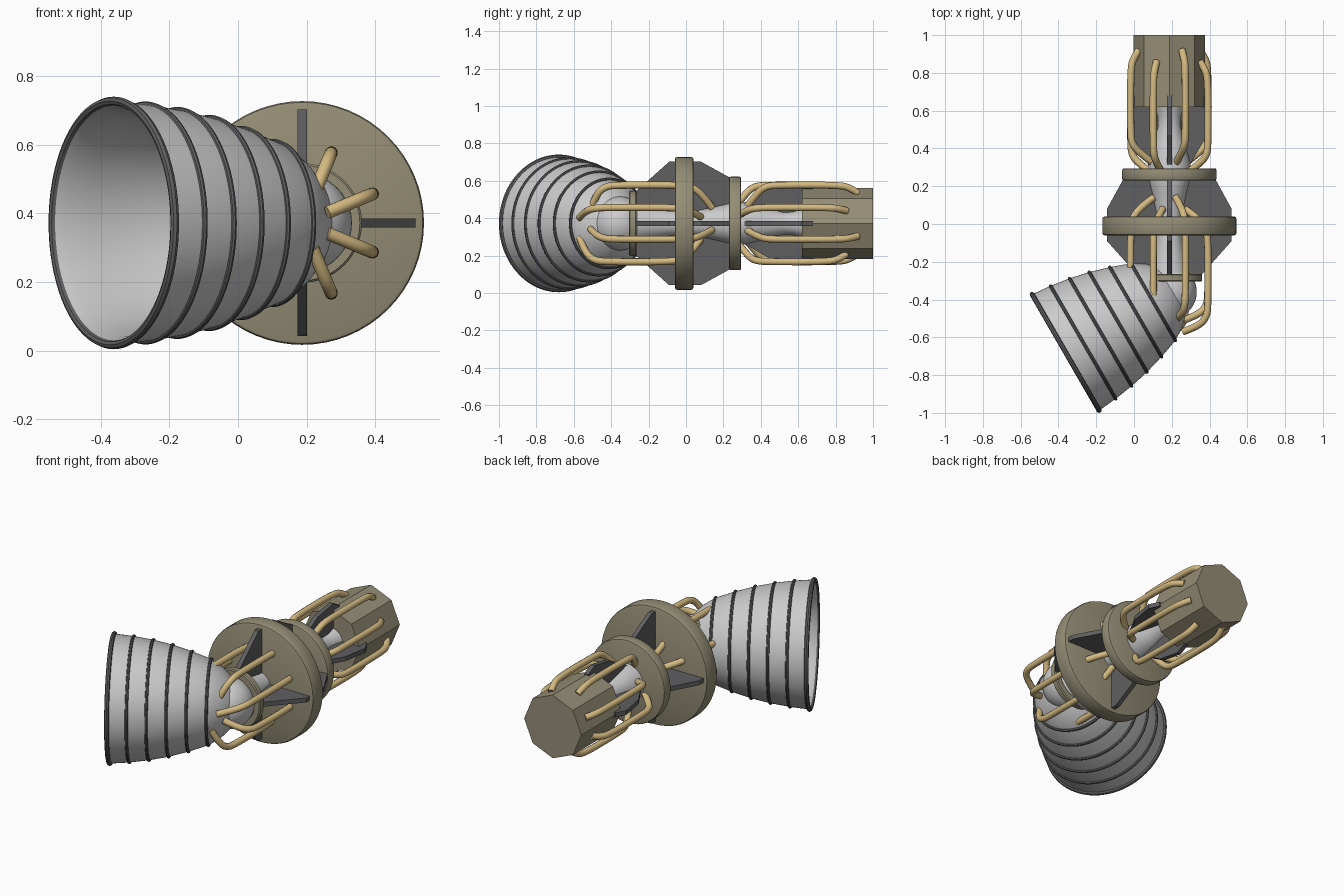
import bpy, bmesh, math
from mathutils import Vector

if "Cube" in bpy.data.objects:
    bpy.data.objects.remove(bpy.data.objects["Cube"])

CX, CZ = 0.187, 0.372          # main axis runs along y through here


def material(name, rgb):
    m = bpy.data.materials.new(name)
    m.diffuse_color = (*rgb, 1)
    m.use_nodes = True
    m.node_tree.nodes["Principled BSDF"].inputs["Base Color"].default_value = m.diffuse_color
    return m


TAN = material("tan metal", (0.30, 0.27, 0.18))
GOLD = material("gold pipe", (0.66, 0.49, 0.22))
LIGHT = material("light grey", (0.60, 0.60, 0.60))
DARK = material("dark grey", (0.115, 0.115, 0.12))


def finish(bm, name, mat, smooth=True):
    bmesh.ops.recalc_face_normals(bm, faces=bm.faces)
    me = bpy.data.meshes.new(name)
    bm.to_mesh(me)
    bm.free()
    me.materials.append(mat)
    ob = bpy.data.objects.new(name, me)
    bpy.context.collection.objects.link(ob)
    bpy.ops.object.select_all(action='DESELECT')
    bpy.context.view_layer.objects.active = ob
    ob.select_set(True)
    if smooth:
        bpy.ops.object.shade_smooth_by_angle(angle=math.radians(35))
    return ob


def lathe(name, mat, profile, origin=(CX, 0, CZ), axis=(0, 1, 0), segs=64,
          closed=False, smooth=True):
    """Revolve (distance along axis, radius) points around an axis."""
    bm = bmesh.new()
    rot = Vector((0, 0, 1)).rotation_difference(Vector(axis))
    rings = []
    for d, r in profile:
        rings.append([bm.verts.new(Vector(origin) + rot @ Vector((
            r * math.cos(2 * math.pi * i / segs),
            r * math.sin(2 * math.pi * i / segs), d))) for i in range(segs)])
    pairs = list(zip(rings, rings[1:]))
    if closed:
        pairs.append((rings[-1], rings[0]))
    for a, b in pairs:
        for i in range(segs):
            j = (i + 1) % segs
            bm.faces.new((a[i], a[j], b[j], b[i]))
    if not closed:
        bm.faces.new(rings[0])
        bm.faces.new(rings[-1])
    return finish(bm, name, mat, smooth)


def disc(name, y0, y1, r, b):
    lathe(name, TAN, [(y0, r - b), (y0 + b * 0.3, r - b * 0.3), (y0 + b, r),
                      (y1 - b, r), (y1 - b * 0.3, r - b * 0.3), (y1, r - b)])


# Octagonal rear housing, mounting discs and gimbal collar
lathe("rear_housing", TAN, [(0.62, 0.19), (1.0, 0.19)], segs=8, smooth=False)
disc("large_disc", -0.06, 0.04, 0.355, 0.012)
disc("small_disc", 0.23, 0.295, 0.25, 0.01)
lathe("gimbal_collar", TAN, [(-0.305, 0.135), (-0.305, 0.168), (-0.299, 0.174),
                             (-0.271, 0.174), (-0.265, 0.168), (-0.265, 0.135)],
      closed=True)

# Waisted central duct and ball joint
lathe("central_duct", LIGHT, [(-0.30, 0.11), (-0.2, 0.09), (-0.08, 0.07), (0.06, 0.07),
                              (0.16, 0.09), (0.25, 0.112), (0.32, 0.112), (0.42, 0.085),
                              (0.52, 0.06), (0.57, 0.062), (0.63, 0.08)])
lathe("ball_joint", LIGHT, [(0.145 * -math.cos(math.pi * k / 20),
                             max(0.145 * math.sin(math.pi * k / 20), 0.001))
                            for k in range(21)], origin=(CX, -0.36, CZ))

# Four radial stiffening fins
FIN = [(-0.27, 0.08), (-0.27, 0.17), (-0.09, 0.33), (0.08, 0.33), (0.235, 0.245),
       (0.285, 0.245), (0.29, 0.10), (0.35, 0.13), (0.47, 0.2), (0.62, 0.225),
       (0.68, 0.195), (0.68, 0.17), (0.60, 0.05), (0.30, 0.03), (0, 0.03)]
for n in range(4):
    a = math.pi / 2 * n
    out = Vector((math.cos(a), 0, math.sin(a)))
    side = Vector((-math.sin(a), 0, math.cos(a))) * 0.0135
    bm = bmesh.new()
    loops = [[bm.verts.new(Vector((CX, y, CZ)) + out * r + side * s) for y, r in FIN]
             for s in (-1, 1)]
    for loop in loops:
        bm.faces.new(loop)
    for i in range(len(FIN)):
        j = (i + 1) % len(FIN)
        bm.faces.new((loops[0][i], loops[0][j], loops[1][j], loops[1][i]))
    finish(bm, f"fin_{n + 1}", DARK, smooth=False)


# Staggered pipes, eight around each end
def pipes(name, path):
    cu = bpy.data.curves.new(name, 'CURVE')
    cu.dimensions = '3D'
    cu.bevel_depth = 0.019
    cu.bevel_resolution = 3
    cu.use_fill_caps = True
    for k in range(8):
        a = math.radians(22.5 + 45 * k)
        shift = -0.06 if k % 2 == 0 else 0
        sp = cu.splines.new('NURBS')
        sp.points.add(len(path) - 1)
        for p, (y, r) in zip(sp.points, path):
            p.co = (CX + r * math.cos(a), y + shift, CZ + r * math.sin(a), 1)
        sp.order_u = 3
        sp.use_endpoint_u = True
        sp.resolution_u = 5
    cu.materials.append(GOLD)
    ob = bpy.data.objects.new(name, cu)
    bpy.context.collection.objects.link(ob)
    bpy.ops.object.select_all(action='DESELECT')
    bpy.context.view_layer.objects.active = ob
    ob.select_set(True)
    bpy.ops.object.convert(target='MESH')
    bpy.ops.object.shade_smooth_by_angle(angle=math.radians(40))


pipes("front_pipes", [(0.14, 0.09), (0.10, 0.15), (0.04, 0.21), (-0.04, 0.222),
                      (-0.36, 0.222), (-0.43, 0.215), (-0.48, 0.17), (-0.51, 0.08)])
pipes("rear_pipes", [(0.92, 0.175), (0.88, 0.205), (0.82, 0.222), (0.50, 0.222),
                     (0.42, 0.215), (0.37, 0.16), (0.32, 0.09)])

# Nozzle bell, swivelled 60 degrees sideways (distance measured inward from the lip)
LIP = (-0.362, -0.68, CZ)
INWARD = (math.sqrt(3) / 2, 0.5, 0)
BELL = [(0, 0.355), (0.107, 0.345), (0.214, 0.329), (0.321, 0.306), (0.428, 0.274),
        (0.535, 0.236), (0.60, 0.195), (0.65, 0.145), (0.69, 0.09)]
INNER = [(0.64, 0.06), (0.60, 0.13), (0.535, 0.195), (0.428, 0.247), (0.321, 0.281),
         (0.214, 0.305), (0.107, 0.322), (0.03, 0.332), (0, 0.342)]
lathe("nozzle_bell", LIGHT, BELL + INNER, LIP, INWARD, 96, closed=True)
lathe("nozzle_throat", LIGHT, [(0.62, 0.10), (0.70, 0.09)], LIP, INWARD)

# Dark hoops around the bell
for n, (d, r) in enumerate(BELL[:6]):
    t = 0.013 if n == 0 else 0.009
    lathe(f"nozzle_hoop_{n + 1}", DARK,
          [(d + t * math.cos(math.pi * k / 4), r + t * math.sin(math.pi * k / 4))
           for k in range(8)], LIP, INWARD, 96, closed=True).data.shade_smooth()
